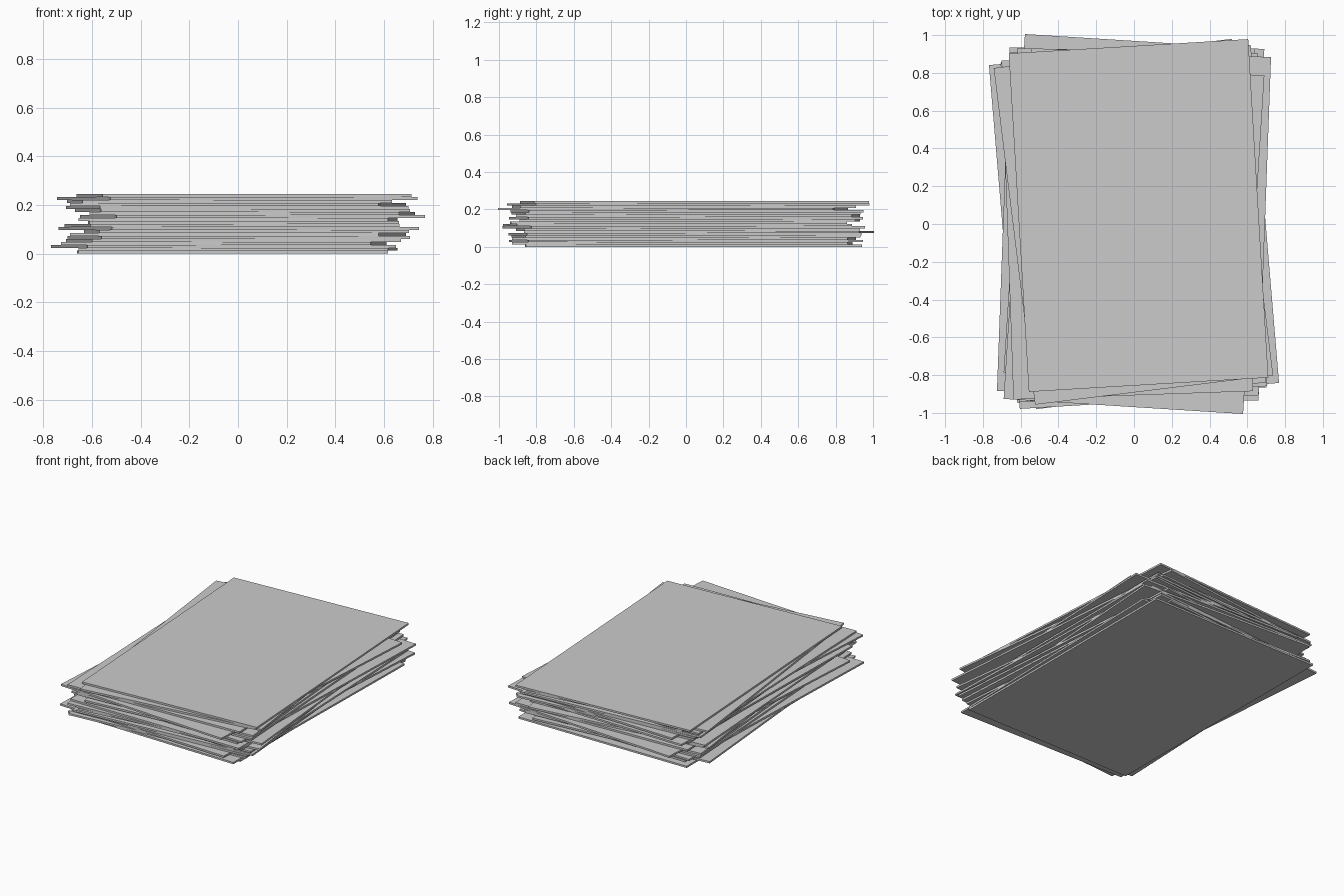
import bpy
from math import radians

if "Cube" in bpy.data.objects:
    bpy.data.objects.remove(bpy.data.objects["Cube"])

WIDTH, LENGTH, COUNT = 1.27, 1.795, 20
THICK = 0.245 / COUNT

# x offset, y offset, twist in degrees for the lower ten sheets
LAYOUT = [
    (-0.022, 0.040, 0.2), (0.000, -0.020, -1.2), (-0.060, 0.000, 4.8),
    (-0.058, -0.010, -2.1), (-0.018, 0.000, 3.4), (0.003, -0.005, 4.5),
    (0.000, 0.070, -3.6), (0.035, 0.010, 2.0), (0.003, -0.012, 7.0),
    (-0.024, -0.045, 3.4),
]


def add_sheet(index, x, y, angle):
    bpy.ops.mesh.primitive_cube_add(size=1, location=(x, y, (index + 0.5) * THICK))
    sheet = bpy.context.object
    sheet.name = f"sheet_{index + 1:02d}"
    sheet.scale = (WIDTH, LENGTH, THICK)
    sheet.rotation_euler.z = radians(angle)


# lower half of the stack, then the same arrangement turned by 180 degrees
for i, (x, y, angle) in enumerate(LAYOUT):
    add_sheet(i, x, y, angle)
    add_sheet(i + len(LAYOUT), -x, -y, angle + 180)
